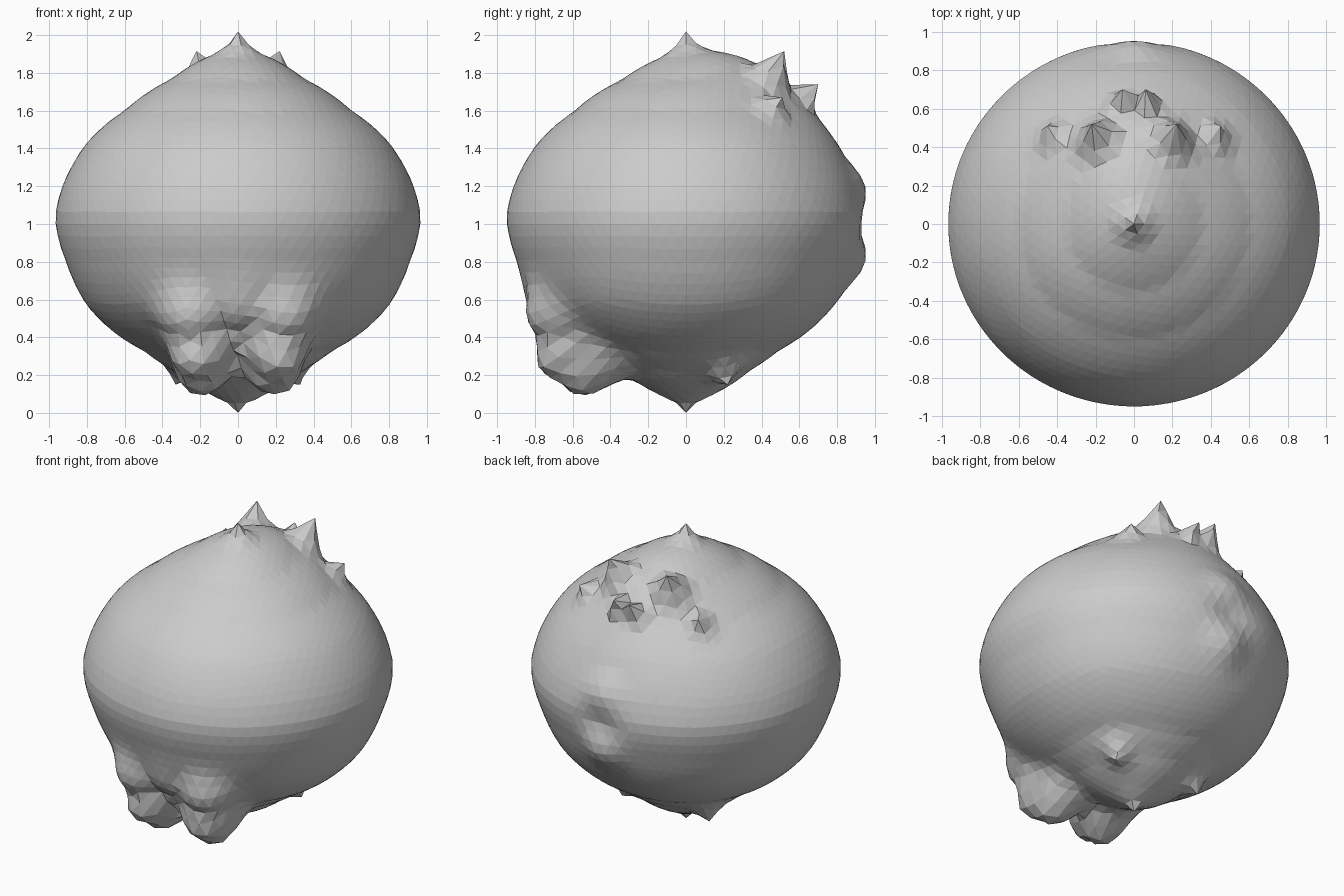
import bpy, bmesh, math
from mathutils import Vector

if "Cube" in bpy.data.objects:
    bpy.data.objects.remove(bpy.data.objects["Cube"])

CENTRE = Vector((0, 0, 1))

# Side profile of the round body: (radius, height), top tip to bottom tip
PROFILE = [(0, 2), (.035, 1.945), (.12, 1.88), (.35, 1.76), (.6, 1.6), (.8, 1.43),
           (.93, 1.2), (.968, 1.05), (.962, .97), (.91, .8), (.8, .57), (.5, .33),
           (.35, .23), (.15, .1), (.035, .045), (0, 0)]
POLAR = [(math.atan2(r, z - 1), math.hypot(r, z - 1)) for r, z in PROFILE]


def base_radius(d):
    """Distance from the centre to the plain body surface along direction d."""
    a = math.acos(max(-1, min(1, d.z)))
    for (a0, r0), (a1, r1) in zip(POLAR, POLAR[1:]):
        if a <= a1 + 1e-6:
            r = r0 + (r1 - r0) * (a - a0) / (a1 - a0)
            return r * (1 - .018 * d.y * d.y)
    return POLAR[-1][1]


def mirrored(points):
    out = []
    for p in points:
        out.append(p)
        if p[0]:
            out.append((-p[0],) + tuple(p[1:]))
    return out


# Lumps pulled out of the body: peak x, y, z, angular width, falloff power
LUMPS = mirrored([
    (.22, -.62, .12, .19, 2.5),    # foot sole
    (.24, -.74, .20, .19, 2.5),    # foot toe
    (.28, -.79, .42, .20, 2.5),    # foot front
    (0, -.79, .48, .20, 2),        # web between the feet
    (0, .45, 1.815, .40, 2),       # swelling behind the top
    (.21, .51, 1.90, .13, 1.5),    # inner spikes
    (.07, .68, 1.72, .09, 2),      # rear spikes
    (.44, .49, 1.67, .10, 1.5),    # outer spikes
    (.33, .22, .16, .09, 1.5),     # small points underneath
    (0, .955, 1.2, .15, 2),        # back swellings
    (0, .955, .8, .15, 2),
])
LUMPS = [((Vector(l[:3]) - CENTRE), l[3], l[4]) for l in LUMPS]
LUMPS = [(v.normalized(), v.length - base_radius(v.normalized()), s, p) for v, s, p in LUMPS]


def surface(d):
    lift = 0
    for axis, height, width, power in LUMPS:
        a = d.angle(axis)
        if a < width * 3:
            lift = max(lift, height * math.exp(-(a / width) ** power))
    dent = .04 * math.exp(-(d.angle(Vector((0, 1, 0))) / .14) ** 2)
    return CENTRE + d * (base_radius(d) + lift - dent)


# Body: faceted ball shaped by the profile and the lumps
bm = bmesh.new()
bmesh.ops.create_icosphere(bm, subdivisions=5, radius=1)
for v in bm.verts:
    v.co = surface(v.co.normalized())

# Sharp tips: snap the closest vertex onto each peak
for tip in mirrored([(.22, .52, 1.915), (.06, .70, 1.74), (.45, .51, 1.67), (.33, .22, .15)]):
    t = Vector(tip)
    min(bm.verts, key=lambda v: (v.co - t).length).co = t

bmesh.ops.recalc_face_normals(bm, faces=bm.faces)
mesh = bpy.data.meshes.new("body")
bm.to_mesh(mesh)
bm.free()
body = bpy.data.objects.new("body", mesh)
bpy.context.collection.objects.link(body)
